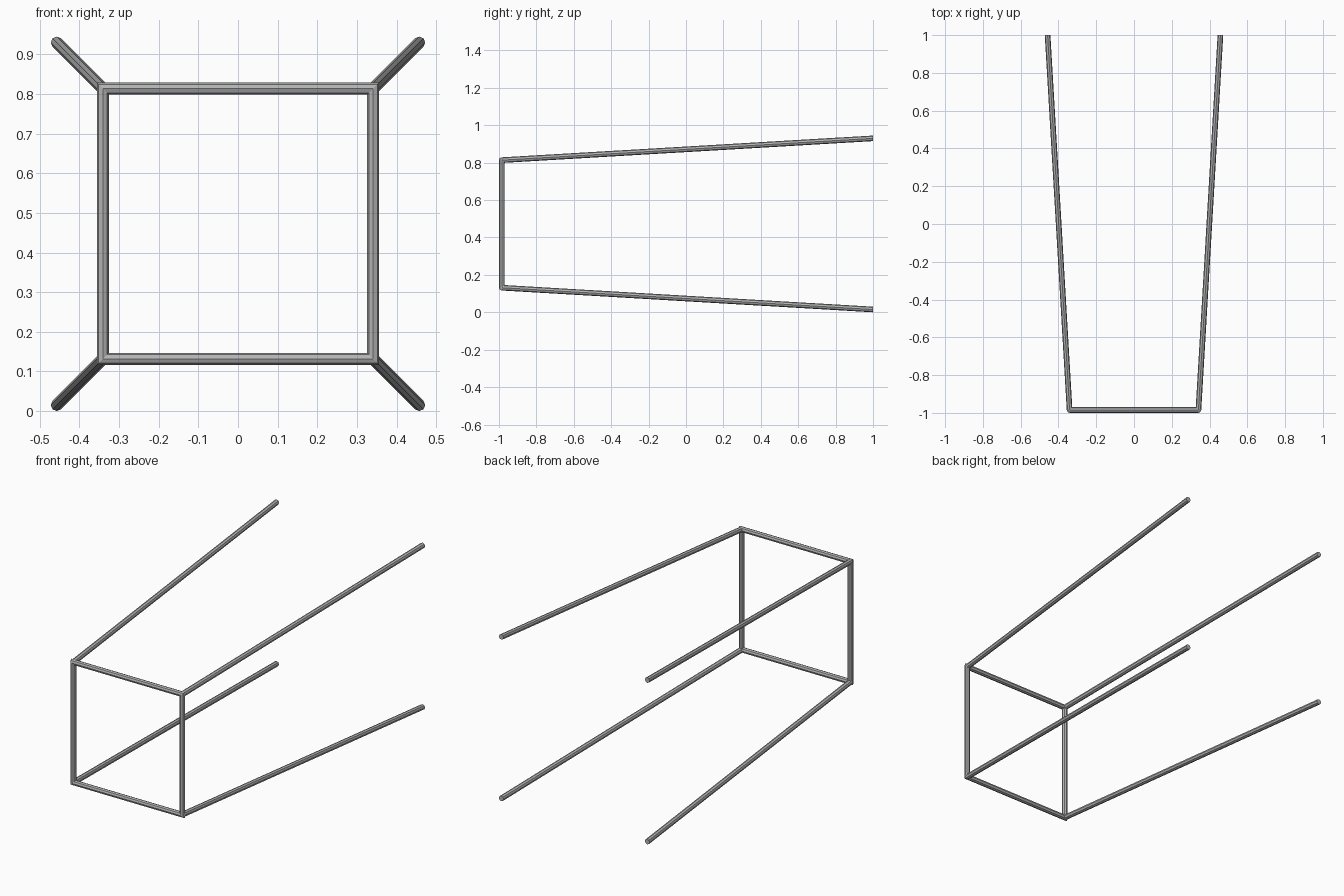
import bpy, bmesh, math

cube = bpy.data.objects.get("Cube")
if cube:
    bpy.data.objects.remove(cube)

SIDES = 8
RADIUS = 0.015
FRONT_HALF, BACK_HALF = 0.341, 0.4575
MID_Z = 0.4725
FRONT_Y, BACK_Y = -0.985, 1.0
ANGLES = [math.tau * k / SIDES for k in range(SIDES)]

steel = bpy.data.materials.new("light grey steel")
steel.use_nodes = True
grey = (0.45, 0.45, 0.45, 1)
steel.diffuse_color = grey
steel.node_tree.nodes["Principled BSDF"].inputs["Base Color"].default_value = grey


def bridge(bm, a, b):
    for k in range(SIDES):
        n = (k + 1) % SIDES
        bm.faces.new((a[k], a[n], b[n], b[k]))


def finish(bm, name):
    bmesh.ops.recalc_face_normals(bm, faces=bm.faces)
    mesh = bpy.data.meshes.new(name)
    bm.to_mesh(mesh)
    bm.free()
    mesh.materials.append(steel)
    bpy.context.collection.objects.link(bpy.data.objects.new(name, mesh))


# Square front frame with mitred corners
bm = bmesh.new()
rings = []
for sx, sz in ((1, 1), (-1, 1), (-1, -1), (1, -1)):
    ring = []
    for t in ANGLES:
        reach = FRONT_HALF + RADIUS * math.cos(t)
        ring.append(bm.verts.new((sx * reach, FRONT_Y + RADIUS * math.sin(t),
                                  MID_Z + sz * reach)))
    rings.append(ring)
for i, ring in enumerate(rings):
    bridge(bm, ring, rings[(i + 1) % 4])
finish(bm, "front_frame")


# Four rails spreading outward from the frame corners to the back
def rail(name, sx, sz):
    bm = bmesh.new()
    ends = []
    for y, half in ((FRONT_Y, FRONT_HALF), (BACK_Y, BACK_HALF)):
        ends.append([bm.verts.new((sx * half + RADIUS * math.cos(t), y,
                                   MID_Z + sz * half + RADIUS * math.sin(t)))
                     for t in ANGLES])
        bm.faces.new(ends[-1])
    bridge(bm, *ends)
    finish(bm, name)


for side, sx in (("left", 1), ("right", -1)):
    for level, sz in (("upper", 1), ("lower", -1)):
        rail(f"{level}_{side}_rail", sx, sz)
